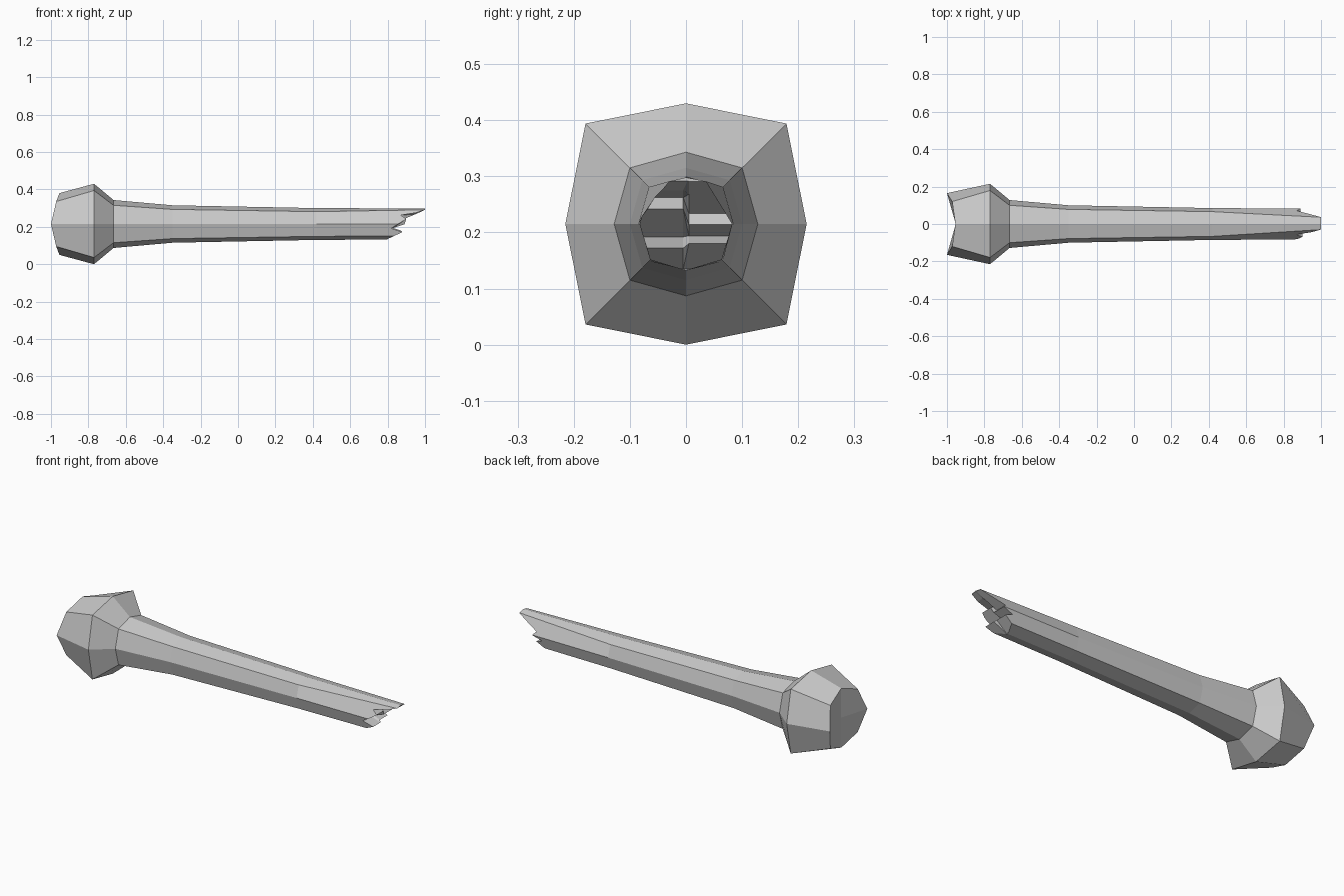
import bpy, bmesh

if "Cube" in bpy.data.objects:
    bpy.data.objects.remove(bpy.data.objects["Cube"], do_unlink=True)

MID = 0.215  # height of the bone's axis

mat = bpy.data.materials.new("bone_grey")
mat.use_nodes = True
grey = (0.6, 0.6, 0.6, 1)
mat.diffuse_color = grey
mat.node_tree.nodes["Principled BSDF"].inputs["Base Color"].default_value = grey


def make_object(name, bm):
    bmesh.ops.recalc_face_normals(bm, faces=bm.faces)
    mesh = bpy.data.meshes.new(name)
    bm.to_mesh(mesh)
    bm.free()
    ob = bpy.data.objects.new(name, mesh)
    bpy.context.collection.objects.link(ob)
    mesh.materials.append(mat)
    return ob


def ring(bm, x, axis, diag):
    """Eight-sided ring, starting at +y and turning towards +z."""
    d, a = diag, axis
    pts = [(a, 0), (d, d), (0, a), (-d, d), (-a, 0), (-d, -d), (0, -a), (d, -d)]
    return [bm.verts.new((x, y, MID + z)) for y, z in pts]


def bridge(bm, r0, r1):
    n = len(r0)
    for i in range(n):
        j = (i + 1) % n
        bm.faces.new((r0[i], r0[j], r1[j], r1[i]))


# Bone: knob and tapering shaft
bm = bmesh.new()
sections = [(-0.955, 0.165, 0.12), (-0.77, 0.215, 0.179), (-0.665, 0.128, 0.10),
            (-0.35, 0.10, 0.078), (0.42, 0.085, 0.066), (1.0, 0.082, 0.063)]
rings = [ring(bm, *s) for s in sections]
for r0, r1 in zip(rings, rings[1:]):
    bridge(bm, r0, r1)

# Two lobes on the knob with a valley between them
knob = rings[0]
for i in (0, 4):
    knob[i].co.x = -1.0
for i in (1, 3, 5, 7):
    knob[i].co.x = -0.972
centre = bm.verts.new((-0.953, 0, MID))
for i in range(1, 9, 2):
    bm.faces.new((centre, knob[i - 1], knob[i], knob[(i + 1) % 8]))

# Upper facets narrow to a splinter at the broken end
end = rings[-1]
for i, y in ((1, 0.036), (3, -0.03)):
    end[i].co.y = y
    end[i].co.z = 0.291
end[2].co.z = 0.298
bm.faces.new(end)
bone = make_object("broken_bone", bm)

# Jagged cutter that breaks the end of the shaft
near = [(0.79, 0.10), (0.80, 0.135), (0.88, 0.172), (0.82, 0.192), (0.90, 0.242),
        (0.87, 0.262), (0.95, 0.275), (1.01, 0.295), (1.3, 0.295), (1.3, 0.10)]
far = [(0.79, 0.10), (0.80, 0.135), (0.87, 0.180), (0.83, 0.194), (0.89, 0.214),
       (0.87, 0.234), (0.95, 0.268), (1.01, 0.295), (1.3, 0.295), (1.3, 0.10)]
bm = bmesh.new()
loops = [[bm.verts.new((x, y, z)) for x, z in prof]
         for y, prof in ((-0.2, near), (-0.005, near), (0.005, far), (0.2, far))]
for r0, r1 in zip(loops, loops[1:]):
    bridge(bm, r0, r1)
bm.faces.new(loops[0])
bm.faces.new(loops[-1])
bmesh.ops.triangulate(bm, faces=bm.faces)
cutter = make_object("break_cutter", bm)
cutter.hide_render = True
cutter.hide_viewport = True

# Cut the end and keep the result as plain mesh
mod = bone.modifiers.new("break", 'BOOLEAN')
mod.operation = 'DIFFERENCE'
mod.solver = 'EXACT'
mod.object = cutter
bpy.context.view_layer.update()
cut = bpy.data.meshes.new_from_object(bone.evaluated_get(bpy.context.evaluated_depsgraph_get()))
bone.modifiers.clear()
bone.data = cut
bpy.data.objects.remove(cutter, do_unlink=True)
